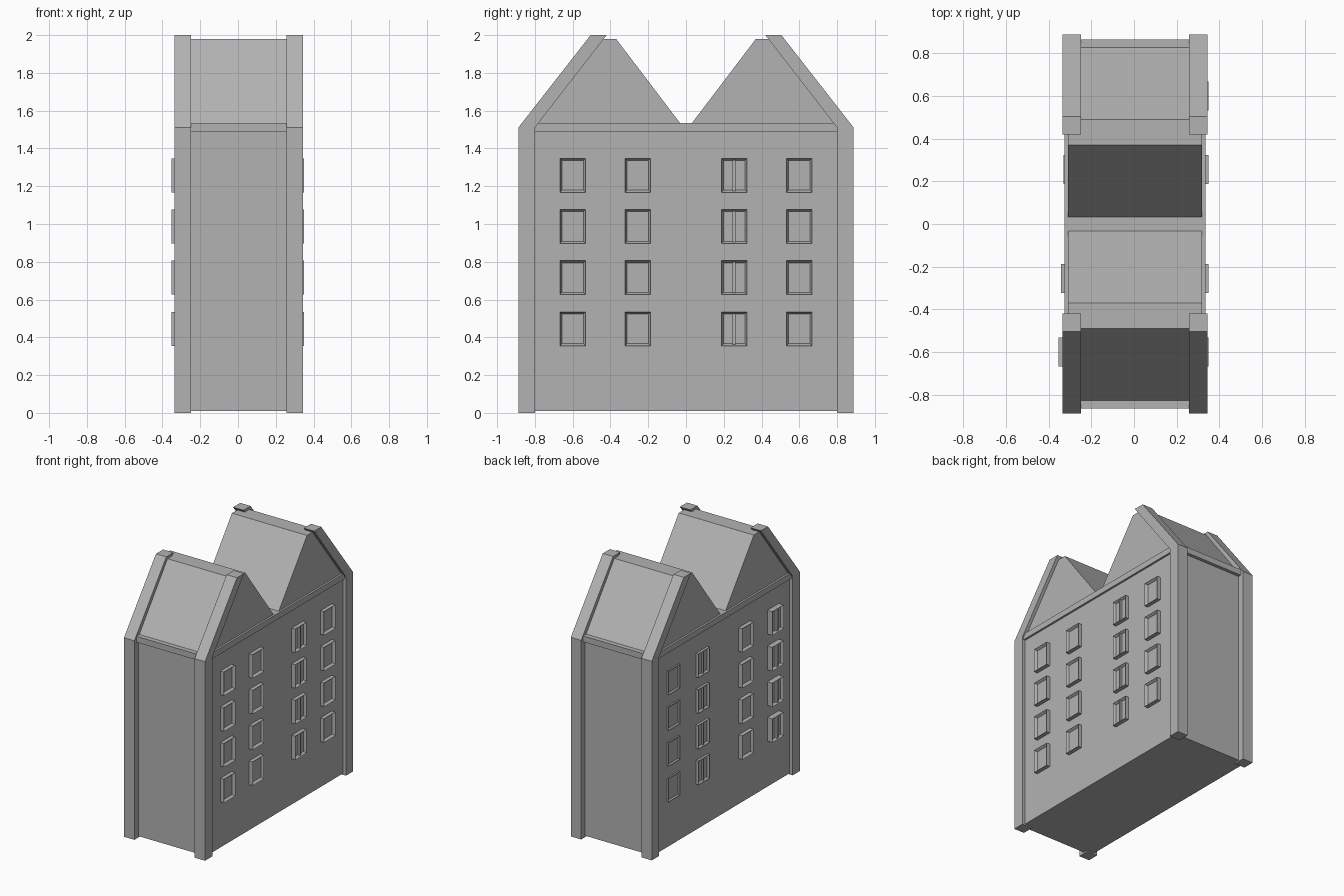
import bpy, bmesh

cube = bpy.data.objects.get("Cube")
if cube:
    bpy.data.objects.remove(cube, do_unlink=True)

grey = bpy.data.materials.new("plain grey")
grey.use_nodes = True
grey.diffuse_color = (0.448, 0.448, 0.448, 1)
grey.node_tree.nodes["Principled BSDF"].inputs["Base Color"].default_value = grey.diffuse_color

MID = 0.005  # centre line of the house across x


def finish(bm, name):
    bmesh.ops.recalc_face_normals(bm, faces=bm.faces)
    mesh = bpy.data.meshes.new(name)
    bm.to_mesh(mesh)
    bm.free()
    mesh.materials.append(grey)
    obj = bpy.data.objects.new(name, mesh)
    bpy.context.collection.objects.link(obj)
    return obj


def prism(name, profile, x0, x1):
    """Extrude a (y, z) profile from x0 to x1."""
    bm = bmesh.new()
    face = bm.faces.new([bm.verts.new((x0, y, z)) for y, z in profile])
    out = bmesh.ops.extrude_face_region(bm, geom=[face])
    verts = [v for v in out["geom"] if isinstance(v, bmesh.types.BMVert)]
    bmesh.ops.translate(bm, verts=verts, vec=(x1 - x0, 0, 0))
    return finish(bm, name)


def block(name, half_x, half_y, z0, z1):
    profile = [(-half_y, z0), (half_y, z0), (half_y, z1), (-half_y, z1)]
    return prism(name, profile, MID - half_x, MID + half_x)


def window(name, side, wall, front, y, z, mullion):
    """Frame with a sunken pane, and optionally a centre bar."""
    w, h = 0.068, 0.09
    bm = bmesh.new()
    corners = [(y - w, z - h), (y + w, z - h), (y + w, z + h), (y - w, z + h)]
    face = bm.faces.new([bm.verts.new((wall, *c)) for c in corners])
    out = bmesh.ops.extrude_face_region(bm, geom=[face])
    verts = [v for v in out["geom"] if isinstance(v, bmesh.types.BMVert)]
    bmesh.ops.translate(bm, verts=verts, vec=(front - wall, 0, 0))
    pane = [f for f in out["geom"] if isinstance(f, bmesh.types.BMFace)]
    bmesh.ops.recalc_face_normals(bm, faces=bm.faces)
    bmesh.ops.inset_region(bm, faces=pane, thickness=0.016)
    sink = min(0.02, abs(front - wall) * 0.7)
    bmesh.ops.translate(bm, verts=list(pane[0].verts), vec=(-side * sink, 0, 0))
    finish(bm, name)
    if mullion:
        b = 0.008
        bar = [(y - b, z - h + b), (y + b, z - h + b), (y + b, z + h - b), (y - b, z + h - b)]
        prism(name + "_mullion", bar, wall, front - side * 0.004)


# Main body and the cornice around its top
block("walls", 0.315, 0.84, 0.01, 1.5)
block("cornice", 0.33, 0.865, 1.49, 1.535)

# Twin flat-topped roofs, and corner piers that lean in along the outer slopes
roof = [(0.028, 1.53), (0.832, 1.53), (0.49, 1.98), (0.37, 1.98)]
pier = [(0.8, 0), (0.888, 0), (0.888, 1.51), (0.505, 2), (0.42, 2), (0.8, 1.51)]
for end, s in (("front", -1), ("back", 1)):
    prism(end + "_roof", [(s * y, z) for y, z in roof], MID - 0.315, MID + 0.315)
    for label, side in (("right", -1), ("left", 1)):
        prism(f"{end}_{label}_pier", [(s * y, z) for y, z in pier],
              MID + side * 0.253, MID + side * 0.34)

# Windows: four columns by four storeys on each long side
columns = {
    1: [(-0.6, 0.35, False), (-0.255, 0.35, False), (0.255, 0.35, True), (0.6, 0.35, False)],
    -1: [(-0.6, -0.353, True), (-0.255, -0.342, False), (0.255, -0.33, True), (0.6, -0.322, False)],
}
for side, cols in columns.items():
    label = "left" if side > 0 else "right"
    for c, (y, front, mullion) in enumerate(cols):
        for storey in range(4):
            window(f"{label}_window_{c + 1}_{storey + 1}", side, MID + side * 0.314,
                   front, y, 0.445 + 0.271 * storey, mullion)
